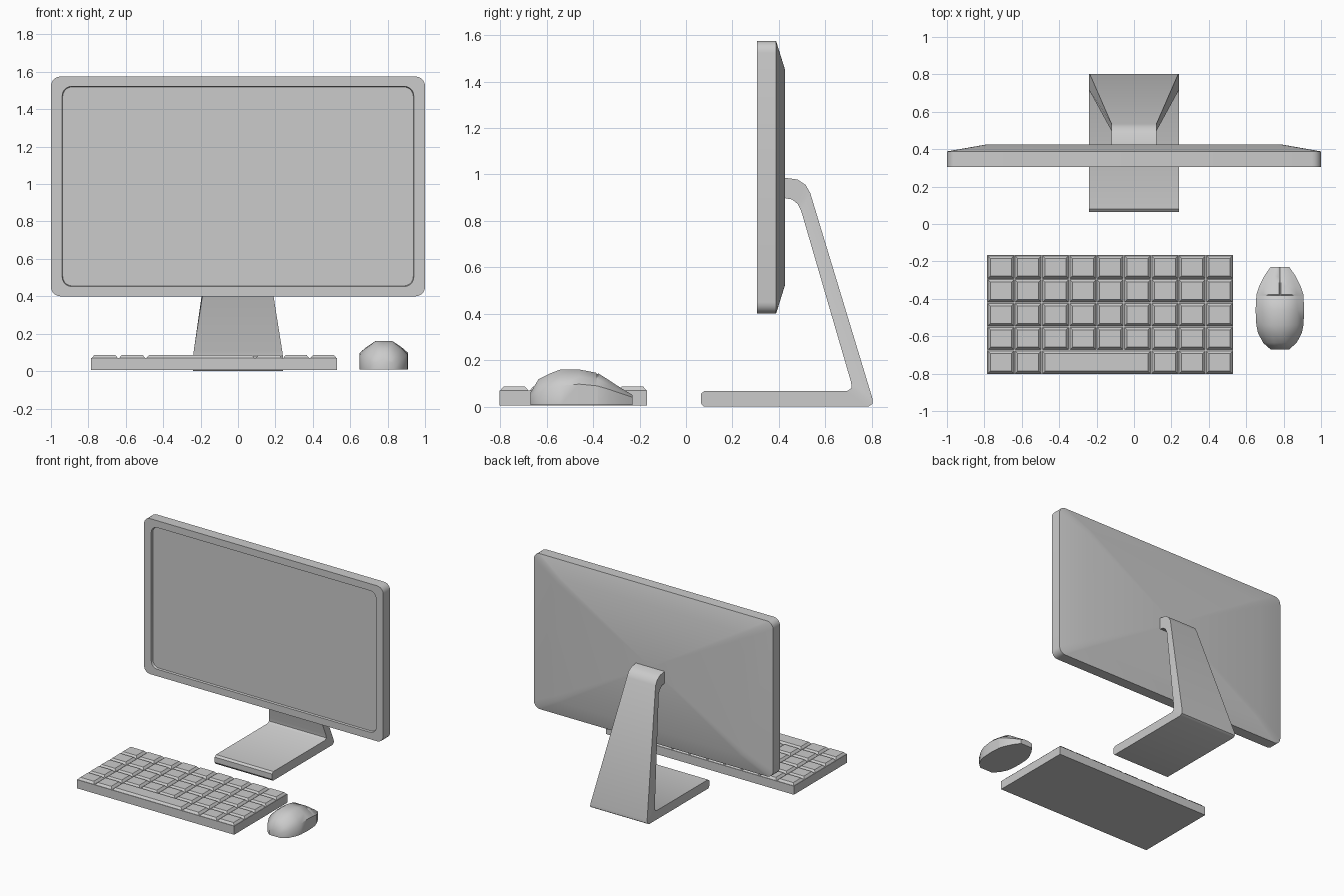
import bpy, bmesh, math

if "Cube" in bpy.data.objects:
    bpy.data.objects.remove(bpy.data.objects["Cube"])


def finish(name, bm, angle=None):
    bmesh.ops.recalc_face_normals(bm, faces=bm.faces)
    me = bpy.data.meshes.new(name)
    bm.to_mesh(me)
    bm.free()
    ob = bpy.data.objects.new(name, me)
    bpy.context.collection.objects.link(ob)
    if angle:
        bpy.ops.object.select_all(action='DESELECT')
        ob.select_set(True)
        bpy.context.view_layer.objects.active = ob
        bpy.ops.object.shade_smooth_by_angle(angle=math.radians(angle))
    return ob


def loft(bm, rings):
    """Join closed rings of points with quads and cap both ends."""
    loops = [[bm.verts.new(p) for p in ring] for ring in rings]
    n = len(loops[0])
    for a, b in zip(loops, loops[1:]):
        for i in range(n):
            j = (i + 1) % n
            bm.faces.new((a[i], a[j], b[j], b[i]))
    return bm.faces.new(loops[0]), bm.faces.new(loops[-1])


def rounded_rect(y, hw, hh, r, cz=0.9875, seg=5):
    pts = []
    for k, (sx, sz) in enumerate([(1, 1), (-1, 1), (-1, -1), (1, -1)]):
        for i in range(seg + 1):
            a = math.pi / 2 * (k + i / seg)
            pts.append((sx * (hw - r) + r * math.cos(a), y,
                        cz + sz * (hh - r) + r * math.sin(a)))
    return pts


# Monitor: recessed screen, rounded frame, shallow tapered back
bm = bmesh.new()
screen, back = loft(bm, [
    rounded_rect(0.322, 0.937, 0.532, 0.05),
    rounded_rect(0.306, 0.94, 0.535, 0.05),
    rounded_rect(0.306, 1.0, 0.5875, 0.05),
    rounded_rect(0.388, 1.0, 0.5875, 0.05),
    rounded_rect(0.426, 0.785, 0.465, 0.04)])
bmesh.ops.poke(bm, faces=[back])
finish("monitor", bm, 30)

# Stand: bent plate, (outer y, z), (inner y, z), half width
sections = [
    ((0.064, 0.015), (0.064, 0.055), 0.24),
    ((0.076, 0.0), (0.08, 0.068), 0.24),
    ((0.785, 0.0), (0.695, 0.068), 0.24),
    ((0.803, 0.012), (0.713, 0.08), 0.24),
    ((0.803, 0.035), (0.711, 0.105), 0.237),
    ((0.535, 0.92), (0.497, 0.84), 0.12),
    ((0.515, 0.955), (0.482, 0.872), 0.12),
    ((0.48, 0.978), (0.457, 0.892), 0.12),
    ((0.415, 0.987), (0.415, 0.90), 0.12)]
bm = bmesh.new()
loft(bm, [[(-w, *o), (w, *o), (w, *i), (-w, *i)] for o, i, w in sections])
finish("stand", bm, 35)


def block(bm, x0, x1, y0, y1, z0, z1, inset=0.0):
    loft(bm, [[(x0 + d, y0 + d, z), (x1 - d, y0 + d, z),
               (x1 - d, y1 - d, z), (x0 + d, y1 - d, z)]
              for d, z in ((0, z0), (inset, z1))])


# Keyboard base
X0, X1, Y0, Y1 = -0.785, 0.53, -0.803, -0.167
bm = bmesh.new()
block(bm, X0, X1, Y0, Y1, 0.005, 0.07)
finish("keyboard_base", bm)

# Keys: 9 x 5 grid with a four-wide space bar in the front row
bm = bmesh.new()
px, py, gap = (X1 - X0) / 9, (Y1 - Y0) / 5, 0.002
for row in range(5):
    col = 0
    while col < 9:
        span = 4 if row == 0 and col == 2 else 1
        block(bm, X0 + col * px + gap, X0 + (col + span) * px - gap,
              Y0 + row * py + gap, Y0 + (row + 1) * py - gap,
              0.068, 0.086, 0.015)
        col += span
finish("keyboard_keys", bm)

# Mouse: cross-sections along y (y, half width, side z, top z, slot depth)
mouse = [
    (-0.67, 0.05, 0.045, 0.06, 0),
    (-0.635, 0.09, 0.06, 0.118, 0),
    (-0.58, 0.118, 0.08, 0.145, 0),
    (-0.54, 0.126, 0.09, 0.16, 0),
    (-0.46, 0.13, 0.097, 0.16, 0),
    (-0.388, 0.126, 0.09, 0.146, 0),
    (-0.383, 0.126, 0.089, 0.139, 0),
    (-0.378, 0.126, 0.088, 0.143, 0.007),
    (-0.33, 0.11, 0.074, 0.113, 0.007),
    (-0.28, 0.085, 0.057, 0.08, 0.007),
    (-0.23, 0.05, 0.04, 0.05, 0.004)]
CX = 0.78
rings = []
for y, w, zs, zt, slot in mouse:
    t = 0.36 * w
    half = [(w, 0.008), (w, zs), (0.72 * w, zs + 0.5 * (zt - zs)), (t, zt), (0.005, zt)]
    ring = [(CX + x, y, z) for x, z in half] + [(CX, y, zt - slot)]
    ring += [(CX - x, y, z) for x, z in reversed(half)]
    rings.append(ring)
bm = bmesh.new()
loft(bm, rings)
finish("mouse", bm, 45)
